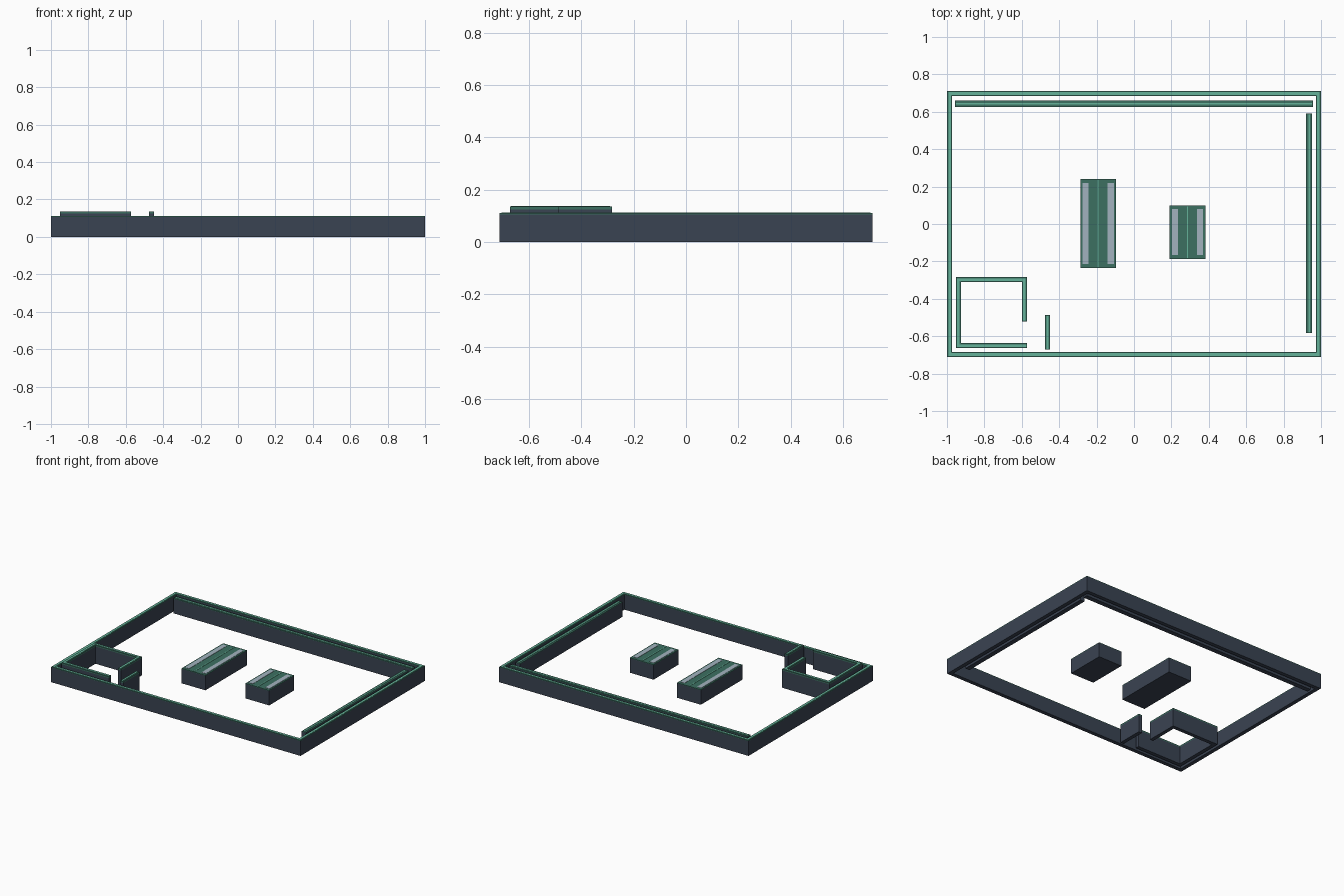
import bpy, bmesh
from mathutils import Vector

if "Cube" in bpy.data.objects:
    bpy.data.objects.remove(bpy.data.objects["Cube"])


def material(name, rgb):
    m = bpy.data.materials.new(name)
    m.diffuse_color = (*rgb, 1)
    m.use_nodes = True
    m.node_tree.nodes["Principled BSDF"].inputs["Base Color"].default_value = m.diffuse_color
    return m


NAVY = material("navy_body", (0.042, 0.056, 0.085))
GREEN = material("dark_green_cap", (0.045, 0.16, 0.12))
MINT = material("mint_stripe", (0.13, 0.45, 0.32))
GLASS = material("pale_panel", (0.36, 0.45, 0.52))


def strip(name, pts, width, z0, z1, mat, closed=False):
    """Solid wall of constant width along a mitred plan path."""
    pts = [Vector(p) for p in pts]
    n = len(pts)
    bm = bmesh.new()
    rings = []
    for i, p in enumerate(pts):
        a = (p - pts[i - 1]).normalized() if closed or i else None
        b = (pts[(i + 1) % n] - p).normalized() if closed or i < n - 1 else None
        a, b = a or b, b or a
        na, nb = Vector((-a.y, a.x)), Vector((-b.y, b.x))
        off = (na + nb) / (1 + na.dot(nb)) * width / 2
        l, r = p + off, p - off
        rings.append([bm.verts.new((q.x, q.y, z))
                      for q, z in ((l, z0), (r, z0), (r, z1), (l, z1))])
    for i in range(n if closed else n - 1):
        s, t = rings[i], rings[(i + 1) % n]
        for k in range(4):
            bm.faces.new((s[k], s[(k + 1) % 4], t[(k + 1) % 4], t[k]))
    if not closed:
        bm.faces.new(rings[0])
        bm.faces.new(rings[-1][::-1])
    bmesh.ops.recalc_face_normals(bm, faces=bm.faces)
    me = bpy.data.meshes.new(name)
    bm.to_mesh(me)
    bm.free()
    me.materials.append(mat)
    ob = bpy.data.objects.new(name, me)
    bpy.context.collection.objects.link(ob)
    return ob


def inset(pts, d):
    """Pull the two free ends of an open path inward."""
    pts = [Vector(p) for p in pts]
    pts[0] = pts[0] + (pts[1] - pts[0]).normalized() * d
    pts[-1] = pts[-1] + (pts[-2] - pts[-1]).normalized() * d
    return pts


def wall(name, pts, width, top, cap, stripe, closed=False):
    """Navy wall with a green cap and a mint stripe along its top."""
    strip(name + "_body", pts, width, 0, top - cap, NAVY, closed)
    strip(name + "_cap", pts, width, top - cap, top - 0.002, GREEN, closed)
    inner = pts if closed else inset(pts, 0.004)
    strip(name + "_stripe", inner, stripe, top - 0.002, top, MINT, closed)


# Outer walls
X, Y = 0.986, 0.698
wall("outer_wall", [(-X, -Y), (X, -Y), (X, Y), (-X, Y)],
     0.028, 0.113, 0.007, 0.014, True)

# Shelving runs along the back and right walls
wall("back_shelf", [(-0.957, 0.643), (0.957, 0.643)], 0.034, 0.111, 0.007, 0.008)
wall("right_shelf", [(0.936, -0.583), (0.936, 0.59)], 0.034, 0.111, 0.007, 0.008)

# Corner room with a doorway, and its free-standing screen
wall("room_wall", [(-0.572, -0.65), (-0.939, -0.65), (-0.939, -0.297),
                   (-0.586, -0.297), (-0.586, -0.52)], 0.027, 0.137, 0.012, 0.013)
wall("room_screen", [(-0.463, -0.672), (-0.463, -0.487)], 0.027, 0.137, 0.012, 0.010)

# Island blocks with pale side panels and a centre stripe
for name, x, y0, y1 in (("long_island", -0.192, -0.235, 0.240),
                        ("short_island", 0.286, -0.187, 0.099)):
    strip(name + "_body", [(x, y0), (x, y1)], 0.19, 0, 0.104, NAVY)
    strip(name + "_cap", [(x, y0), (x, y1)], 0.19, 0.104, 0.109, GREEN)
    strip(name + "_centre_stripe", [(x, y0 + 0.005), (x, y1 - 0.005)],
          0.007, 0.109, 0.111, MINT)
    for side, s in (("left", -1), ("right", 1)):
        px = x + s * 0.067
        strip(f"{name}_{side}_panel", [(px, y0 + 0.02), (px, y1 - 0.02)],
              0.034, 0.109, 0.111, GLASS)
